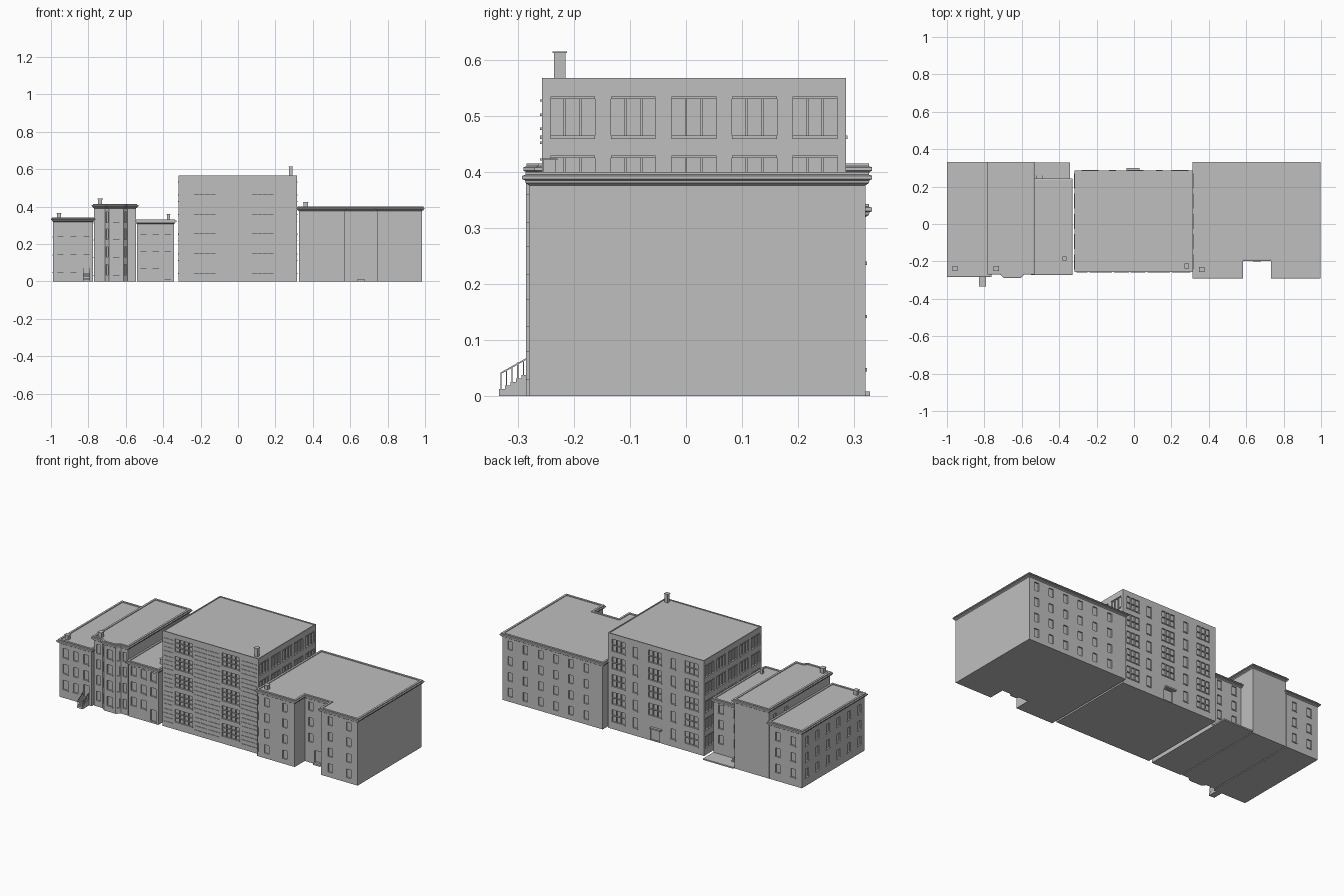
import bpy
import bmesh
from mathutils import Vector

cube = bpy.data.objects.get("Cube")
if cube:
    bpy.data.objects.remove(cube)

grey = bpy.data.materials.new("stone grey")
grey.use_nodes = True
grey.diffuse_color = (0.52, 0.52, 0.52, 1)
grey.node_tree.nodes["Principled BSDF"].inputs["Base Color"].default_value = (0.52, 0.52, 0.52, 1)


def finish(bm, name):
    bmesh.ops.remove_doubles(bm, verts=bm.verts, dist=1e-5)
    mesh = bpy.data.meshes.new(name)
    bm.to_mesh(mesh)
    bm.free()
    mesh.materials.append(grey)
    obj = bpy.data.objects.new(name, mesh)
    bpy.context.collection.objects.link(obj)
    return obj


def quad(bm, points):
    return bm.faces.new([bm.verts.new(p) for p in points])


def block(bm, x0, x1, y0, y1, z0, z1):
    v = [bm.verts.new((x, y, z)) for z in (z0, z1) for x, y in ((x0, y0), (x1, y0), (x1, y1), (x0, y1))]
    bm.faces.new(v[3::-1])
    bm.faces.new(v[4:])
    for i in range(4):
        j = (i + 1) % 4
        bm.faces.new((v[i], v[j], v[j + 4], v[i + 4]))


def box(name, *bounds):
    bm = bmesh.new()
    block(bm, *bounds)
    return finish(bm, name)


def frame(a, b):
    """Point function (along, out, up) for the wall from a to b, and its length."""
    a, b = Vector(a), Vector(b)
    d = (b - a).normalized()
    n = Vector((d.y, -d.x))

    def at(u, out, z):
        p = a + d * u + n * out
        return (p.x, p.y, z)
    return at, (b - a).length


def panel(bm, at, u0, u1, z0, z1, out):
    """Thin raised strip on a wall."""
    c = [(u0, z0), (u1, z0), (u1, z1), (u0, z1)]
    quad(bm, [at(u, out, z) for u, z in c])
    for (u, z), (s, t) in zip(c, c[1:] + c[:1]):
        quad(bm, [at(u, 0, z), at(s, 0, t), at(s, out, t), at(u, out, z)])


def wall(bm, a, b, top, holes, depth):
    """Wall with recessed openings."""
    at, length = frame(a, b)
    us = sorted({0, round(length, 5)} | {round(u, 5) for h in holes for u in h[:2]})
    zs = sorted({0, top} | {round(z, 5) for h in holes for z in h[2:]})
    for u0, u1 in zip(us, us[1:]):
        for z0, z1 in zip(zs, zs[1:]):
            u, z = (u0 + u1) / 2, (z0 + z1) / 2
            if not any(h[0] < u < h[1] and h[2] < z < h[3] for h in holes):
                quad(bm, [at(u0, 0, z0), at(u1, 0, z0), at(u1, 0, z1), at(u0, 0, z1)])
    for u0, u1, z0, z1 in holes:
        c = [(u0, z0), (u1, z0), (u1, z1), (u0, z1)]
        quad(bm, [at(u, -depth, z) for u, z in c])
        for (u, z), (s, t) in zip(c, c[1:] + c[:1]):
            quad(bm, [at(u, 0, z), at(s, 0, t), at(s, -depth, t), at(u, -depth, z)])


def sweep(name, outline, profile):
    """Carry an (offset, height) profile round the outline and cap the end."""
    pts = [Vector(p) for p in outline]
    k = len(pts)
    dirs = [(pts[(i + 1) % k] - pts[i]).normalized() for i in range(k)]
    norms = [Vector((d.y, -d.x)) for d in dirs]
    bm = bmesh.new()
    rings = []
    for off, z in profile:
        ring = []
        for i, p in enumerate(pts):
            q = p + off * (norms[i - 1] + norms[i]) / (1 + norms[i - 1].dot(norms[i]))
            ring.append(bm.verts.new((q.x, q.y, z)))
        rings.append(ring)
    for lo, hi in zip(rings, rings[1:]):
        for i in range(k):
            j = (i + 1) % k
            bm.faces.new((lo[i], lo[j], hi[j], hi[i]))
    bm.faces.new(rings[-1])
    finish(bm, name)


def building(name, outline, top, openings, sills, depth=0.007, cornice=0.012):
    k = len(outline)
    bm = bmesh.new()
    bm.faces.new([bm.verts.new((x, y, 0)) for x, y in reversed(outline)])
    for i in range(k):
        wall(bm, outline[i], outline[(i + 1) % k], top - 0.02, openings.get(i, []), depth)
    finish(bm, name + "_walls")
    bm = bmesh.new()
    for i, strips in sills.items():
        at, _ = frame(outline[i], outline[(i + 1) % k])
        for s in strips:
            panel(bm, at, *s, 0.003)
    finish(bm, name + "_sills")
    o = cornice
    edge = [(0, top - 0.024), (o * 0.5, top - 0.02), (o * 0.6, top - 0.015), (o, top - 0.013),
            (o, top - 0.007), (o * 0.5, top - 0.005), (o * 0.5, top)] if o else [(0, top - 0.02), (0, top)]
    sweep(name + "_cornice_and_roof", outline, edge + [(-0.006, top), (-0.006, top - 0.004)])


def grid(centres, width, bottoms, height):
    return [(c - width / 2, c + width / 2, z, z + height) for c in centres for z in bottoms]


def spread(length, count, margin):
    return [margin + i * (length - 2 * margin) / (count - 1) for i in range(count)]


def panes(windows, nu, nz, bar=0.004):
    """Split each window into separate panes."""
    out = []
    for u0, u1, z0, z1 in windows:
        w, h = (u1 - u0 + bar) / nu, (z1 - z0 + bar) / nz
        out += [(u0 + i * w, u0 + (i + 1) * w - bar, z0 + j * h, z0 + (j + 1) * h - bar)
                for i in range(nu) for j in range(nz)]
    return out


def ledges(windows, grow=0.003):
    return [(a - grow, b + grow, z - 0.006, z) for a, b, z, _ in windows]


def rect(x0, x1, y0, y1):
    return [(x0, y0), (x1, y0), (x1, y1), (x0, y1)]


# Right block, with a recessed entrance court
court = [(0.325, -0.28), (0.57, -0.28), (0.57, -0.185), (0.745, -0.185),
         (0.745, -0.28), (0.985, -0.28), (0.985, 0.32), (0.325, 0.32)]
floors = [0.03, 0.123, 0.217, 0.31]
wins = {0: grid([0.06, 0.18], 0.03, floors, 0.05), 2: grid([0.04, 0.135], 0.03, floors[1:], 0.05),
        4: grid([0.06, 0.18], 0.03, floors, 0.05), 6: grid([0.05 + i * 0.1 for i in range(6)], 0.03, floors, 0.05),
        7: grid(spread(0.66, 6, 0.07), 0.03, floors, 0.05)}
wins[2] += [(0.065, 0.11, 0.012, 0.08)]
building("court_block", court, 0.4, wins, {})
box("court_doorstep", 0.635, 0.68, -0.2, -0.185, 0, 0.01)

# Tall central block
hall = rect(-0.318, 0.315, -0.257, 0.285)
floors = [0.045 + 0.105 * i for i in range(5)]
front = grid([0.14, 0.45], 0.115, floors, 0.075)
side = grid([0.055 + 0.108 * i for i in range(5)], 0.08, floors, 0.065)
rear_big = grid([0.07, 0.31, 0.55], 0.085, floors, 0.07)
rear_small = grid([0.18, 0.43], 0.03, floors, 0.06)
rear_big = [w for w in rear_big if not (w[0] > 0.2 and w[1] < 0.4 and w[2] < 0.1)]
bands = [(a, b, z + dz, z + dz + 0.004) for a, b in ((0.01, 0.07), (0.21, 0.29), (0.3, 0.38), (0.52, 0.62))
         for z in floors for dz in (-0.015, 0.01, 0.035, 0.06)]
lintels = [(a, b, z - 0.004, z) for a, b, _, z in [(w[0], w[1], 0, w[3] + 0.004) for w in side]]
openings = {0: panes(front, 4, 3), 1: panes(side, 3, 1), 3: panes(side, 3, 1),
            2: panes(rear_big, 3, 2) + rear_small + [(0.28, 0.34, 0.005, 0.07)]}
building("central_block", hall, 0.567, openings,
         {0: bands + ledges(front), 1: ledges(side, 0) + lintels, 3: ledges(side, 0) + lintels,
          2: ledges(rear_big) + ledges(rear_small)}, cornice=0)
box("rear_door_canopy", -0.04, 0.03, 0.285, 0.3, 0.075, 0.083)

# Small block beside the hall, with its rear yard
small = rect(-0.54, -0.342, -0.262, 0.23)
floors = [0.07, 0.16, 0.25]
front = grid([0.035, 0.1, 0.165], 0.034, floors, 0.05)
front = [w for w in front if w[2] > 0.1 or w[0] < 0.13] + [(0.148, 0.182, 0.012, 0.08)]
rear = grid([0.05, 0.15], 0.03, floors, 0.05)
building("small_block", small, 0.332, {0: front, 2: rear}, {0: ledges(front), 2: ledges(rear)})
box("rear_yard", -0.54, -0.342, 0.23, 0.328, 0, 0.008)
bm = bmesh.new()
for i in range(4):
    block(bm, -0.525, -0.49, 0.23, 0.27 - i * 0.01, 0.008 + i * 0.007, 0.015 + i * 0.007)
finish(bm, "rear_steps")

# Town house with an angled bay
bay = [(-0.77, -0.258), (-0.712, -0.258), (-0.69, -0.278), (-0.612, -0.278),
       (-0.59, -0.258), (-0.545, -0.258), (-0.545, 0.32), (-0.77, 0.32)]
floors = [0.035, 0.13, 0.225, 0.315]
wins = {0: grid([0.03], 0.026, floors, 0.055), 1: grid([0.015], 0.016, floors, 0.055),
        2: grid([0.039], 0.036, floors, 0.055), 3: grid([0.015], 0.016, floors, 0.055),
        4: grid([0.023], 0.024, floors, 0.055), 7: grid([0.06, 0.165], 0.03, floors, 0.05)}
building("bay_house", bay, 0.415, wins, {2: ledges(wins[2]), 7: ledges(wins[7])})

# End house with front steps
end = rect(-0.988, -0.775, -0.272, 0.32)
floors = [0.05, 0.145, 0.24]
front = grid([0.04, 0.108, 0.177], 0.032, floors, 0.055)
front = [w for w in front if w[2] > 0.1 or w[0] < 0.15] + [(0.16, 0.195, 0.042, 0.115)]
side = grid(spread(0.592, 6, 0.05), 0.03, floors, 0.05)
rear = grid([0.055, 0.155], 0.03, floors, 0.05)
building("end_house", end, 0.343, {0: front, 2: rear, 3: side},
         {0: ledges(front), 2: ledges(rear), 3: ledges(side)})
bm = bmesh.new()
for i in range(6):
    y, z = -0.333 + i * 0.01, 0.01 + i * 0.0062
    block(bm, -0.828, -0.792, y, -0.272, z - 0.01, z + 0.003)
finish(bm, "front_steps")
bm = bmesh.new()
for x in (-0.828, -0.794):
    for i in range(6):
        y, z = -0.331 + i * 0.01, 0.01 + i * 0.0062
        block(bm, x, x + 0.002, y, y + 0.002, z, z + 0.031)
    at, _ = frame((x + 0.001, -0.331), (x + 0.001, -0.272))
    for out in (-0.001, 0.001):
        quad(bm, [at(0, out, 0.039), at(0.059, out, 0.072), at(0.059, out, 0.075), at(0, out, 0.042)])
finish(bm, "step_railings")

# Chimneys: centre x, y, half width, base, top
for name, x, y, r, z0, z1 in (("end_house", -0.957, -0.238, 0.011, 0.33, 0.367),
                              ("bay_house", -0.737, -0.238, 0.011, 0.4, 0.442),
                              ("small_block", -0.371, -0.185, 0.008, 0.32, 0.36),
                              ("central_block", 0.282, -0.225, 0.01, 0.56, 0.615),
                              ("court_block", 0.362, -0.243, 0.011, 0.39, 0.424)):
    bm = bmesh.new()
    block(bm, x - r, x + r, y - r, y + r, z0, z1 - 0.003)
    block(bm, x - r - 0.003, x + r + 0.003, y - r - 0.003, y + r + 0.003, z1 - 0.003, z1)
    finish(bm, name + "_chimney")
